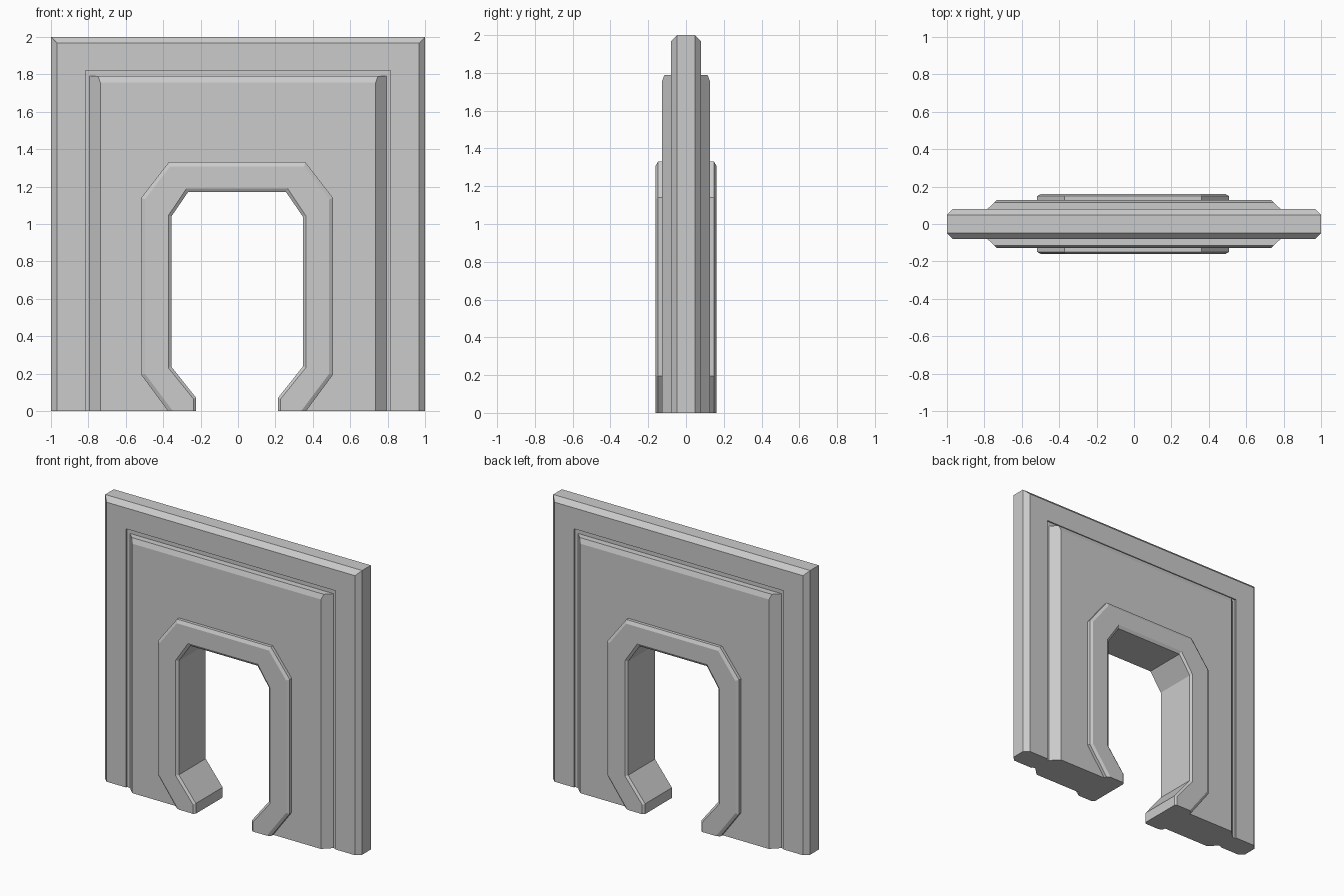
import bpy, bmesh

if "Cube" in bpy.data.objects:
    bpy.data.objects.remove(bpy.data.objects["Cube"])

stone = bpy.data.materials.new("grey stone")
stone.diffuse_color = (0.6, 0.6, 0.6, 1)
stone.use_nodes = True
stone.node_tree.nodes["Principled BSDF"].inputs["Base Color"].default_value = stone.diffuse_color


def finish(bm, name):
    bmesh.ops.recalc_face_normals(bm, faces=bm.faces)
    mesh = bpy.data.meshes.new(name)
    bm.to_mesh(mesh)
    bm.free()
    mesh.materials.append(stone)
    obj = bpy.data.objects.new(name, mesh)
    bpy.context.collection.objects.link(obj)
    return obj


def mirrored(half, cx=-0.005):
    """Open path from the left foot over the top to the right foot."""
    return [(cx - x, z) for x, z in half] + [(cx + x, z) for x, z in reversed(half)]


# Half profiles of the doorway, foot to top: opening and trim outlines
inner = [(0.219, 0), (0.219, 0.072), (0.351, 0.238), (0.351, 1.04), (0.262, 1.17)]
inner_face = [(0.233, 0), (0.233, 0.066), (0.367, 0.232), (0.367, 1.045), (0.27, 1.19)]
outer_face = [(0.342, 0), (0.492, 0.2), (0.492, 1.132), (0.358, 1.307)]
outer = [(0.368, 0), (0.512, 0.195), (0.512, 1.14), (0.365, 1.33)]
middle = [(0.29, 0), (0.43, 0.21), (0.43, 1.1), (0.31, 1.25)]

# Wall: stepped rings (y, half width, height) from panel face to outer edge and back
steps = [(0.127, 0.735, 1.755), (0.114, 0.748, 1.79), (0.07, 0.793, 1.79),
         (0.07, 0.815, 1.82), (0.08, 0.815, 1.82), (0.08, 0.967, 1.967),
         (0.048, 1.0, 2.0)]
rings = [(-y, w, h) for y, w, h in steps] + steps[::-1]
bm = bmesh.new()
loops = [[bm.verts.new((x, y, z)) for x, z in ((-w, 0), (-w, h), (w, h), (w, 0))]
         for y, w, h in rings]
for a, b in zip(loops, loops[1:]):
    for i in range(3):
        bm.faces.new((a[i], a[i + 1], b[i + 1], b[i]))
hole = [[bm.verts.new((x, y, z)) for x, z in mirrored(middle)]
        for y in (rings[0][0], rings[-1][0])]
for i in range(len(hole[0]) - 1):
    bm.faces.new((hole[0][i], hole[0][i + 1], hole[1][i + 1], hole[1][i]))
for loop, h in ((loops[0], hole[0]), (loops[-1], hole[1])):
    bm.faces.new(loop + h[::-1])
for side in (0, -1):
    bm.faces.new([l[side] for l in loops] + [hole[1][side], hole[0][side]])
finish(bm, "panelled_wall")

# Doorway trim: chamfered horseshoe going right through the wall
bm = bmesh.new()
trim = []
for y, o, i in ((-0.161, outer_face, inner_face), (-0.149, outer, inner),
                (0.149, outer, inner), (0.161, outer_face, inner_face)):
    pts = mirrored(o) + mirrored(i)[::-1]
    trim.append([bm.verts.new((x, y, z)) for x, z in pts])
n = len(trim[0])
for a, b in zip(trim, trim[1:]):
    for k in range(n):
        j = (k + 1) % n
        bm.faces.new((a[k], a[j], b[j], b[k]))
bm.faces.new(trim[0])
bm.faces.new(trim[-1])
finish(bm, "doorway_trim")
